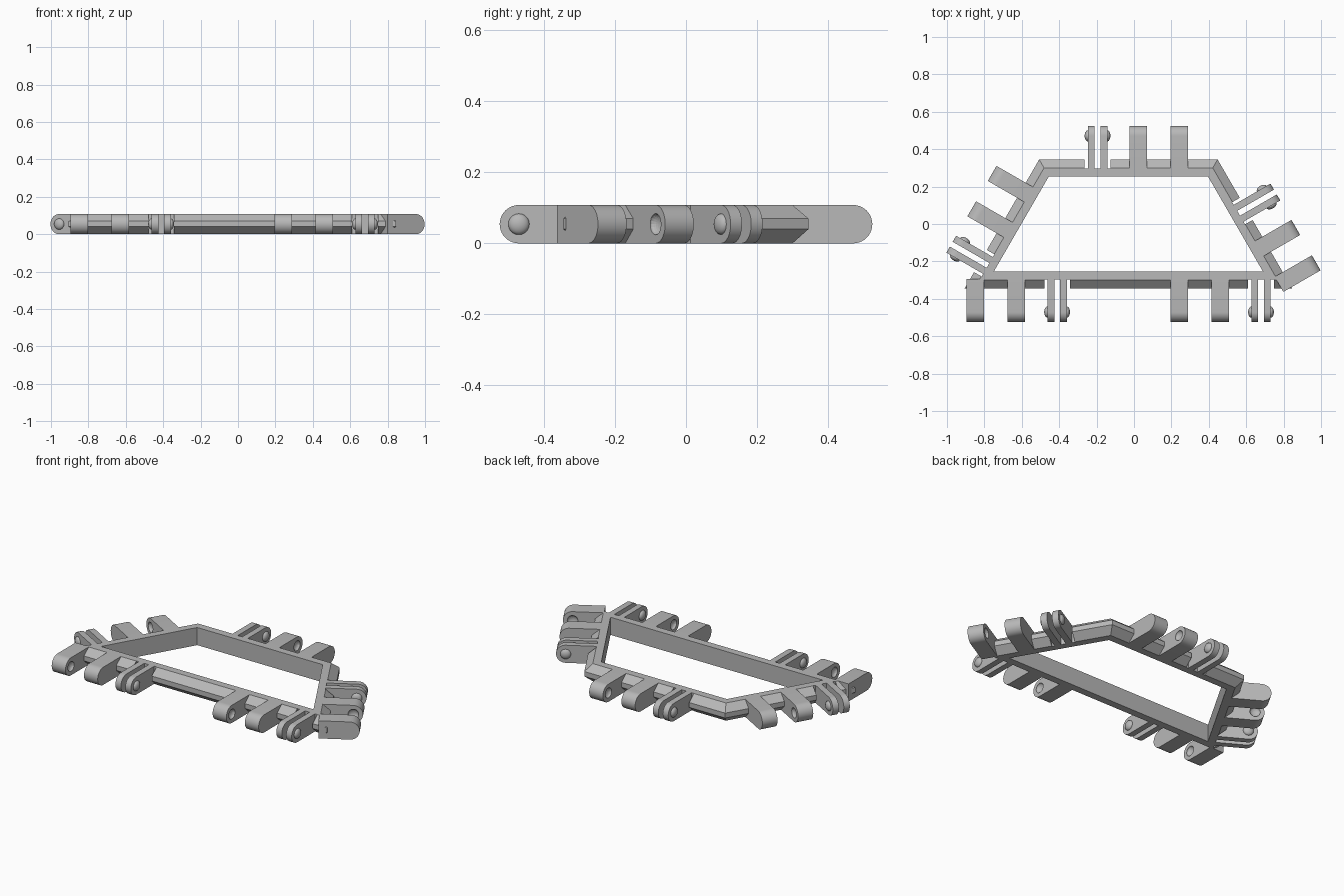
import bpy, bmesh, math
from mathutils import Matrix, Vector

if "Cube" in bpy.data.objects:
    bpy.data.objects.remove(bpy.data.objects["Cube"], do_unlink=True)

HEIGHT = 0.108
MID = HEIGHT / 2
CENTRE_X = -0.03      # middle of the trapezoid frame
INNER_Y = 0.255       # inner faces of the front and back rails
FRONT_HALF, BACK_HALF = 0.72, 0.425
REACH = 0.27          # inner face to knuckle tip
STEP = 0.2185         # spacing of knuckles
PIN = REACH - MID     # inner face to hinge axis

grey = bpy.data.materials.new("plain grey")
grey.use_nodes = True
grey.diffuse_color = (0.48, 0.48, 0.48, 1)
grey.node_tree.nodes["Principled BSDF"].inputs["Base Color"].default_value = (0.48, 0.48, 0.48, 1)


def make_object(name, bm, smooth=True):
    bmesh.ops.recalc_face_normals(bm, faces=bm.faces)
    mesh = bpy.data.meshes.new(name)
    bm.to_mesh(mesh)
    bm.free()
    mesh.materials.append(grey)
    obj = bpy.data.objects.new(name, mesh)
    bpy.context.collection.objects.link(obj)
    if smooth:
        bpy.ops.object.select_all(action='DESELECT')
        obj.select_set(True)
        bpy.context.view_layer.objects.active = obj
        bpy.ops.object.shade_smooth_by_angle(angle=math.radians(30))
    return obj


def carve(obj, cutter_bm):
    """Subtract a cutter, bake the result and drop the cutter."""
    cutter = make_object("cutter", cutter_bm, False)
    cutter.hide_render = True
    mod = obj.modifiers.new("carve", 'BOOLEAN')
    mod.operation, mod.solver, mod.object = 'DIFFERENCE', 'EXACT', cutter
    bpy.context.view_layer.update()
    graph = bpy.context.evaluated_depsgraph_get()
    baked = bpy.data.meshes.new_from_object(obj.evaluated_get(graph))
    obj.modifiers.clear()
    obj.data = baked
    bpy.data.objects.remove(cutter, do_unlink=True)


def add_knuckle(bm, place, along, width, root):
    """Tongue with a round end; local x points outward, y along the rail."""
    arc = [(PIN + MID * math.cos(a), MID + MID * math.sin(a))
           for a in (math.pi * (i / 20 - 0.5) for i in range(21))]
    outline = [(root, 0)] + arc + [(root, HEIGHT)]
    verts = [bm.verts.new(place @ Vector((x, along - width / 2, z))) for x, z in outline]
    face = bm.faces.new(verts)
    out = bmesh.ops.extrude_face_region(bm, geom=[face])
    moved = [v for v in out["geom"] if isinstance(v, bmesh.types.BMVert)]
    bmesh.ops.translate(bm, verts=moved, vec=place.to_3x3() @ Vector((0, width, 0)))


def add_dome(bm, place, along):
    """Flattened ball on the hinge axis."""
    spot = place @ Matrix.Translation((PIN, along, MID)) @ Matrix.Rotation(math.pi / 2, 4, 'X')
    bmesh.ops.create_uvsphere(bm, u_segments=20, v_segments=12, radius=1,
                              matrix=spot @ Matrix.Diagonal((0.03, 0.03, 0.018, 1)))


# Frame: chamfered rail section carried round the four mitred corners
section = [(0, 0), (0, HEIGHT), (0.045, HEIGHT), (0.09, 0.07), (0.09, 0.04), (0.045, 0)]
bm = bmesh.new()
rings = []
for sx, front in ((-1, True), (1, True), (1, False), (-1, False)):
    ring = []
    for d, z in section:
        half = FRONT_HALF + d * math.sqrt(3) if front else BACK_HALF + d / math.sqrt(3)
        y = -(INNER_Y + d) if front else INNER_Y + d
        ring.append(bm.verts.new((CENTRE_X + sx * half, y, z)))
    rings.append(ring)
for i in range(4):
    a, b = rings[i], rings[(i + 1) % 4]
    for j in range(6):
        k = (j + 1) % 6
        bm.faces.new((a[j], a[k], b[k], b[j]))
frame = make_object("frame", bm, False)

# Each set: name, outward angle, distance of inner face, first knuckle along rail
slope = math.radians(30)
right_reach = (CENTRE_X + FRONT_HALF) * math.cos(slope) - INNER_Y * math.sin(slope)
left_reach = (FRONT_HALF - CENTRE_X) * math.cos(slope) - INNER_Y * math.sin(slope)
sets = [("front_right", -math.pi / 2, INNER_Y, -0.848),
        ("front_left", -math.pi / 2, INNER_Y, 0.242),
        ("left_side", slope, right_reach, -0.667),
        ("back", math.pi / 2, INNER_Y, -0.242),
        ("right_side", math.pi - slope, left_reach, 0.145)]

notches = bmesh.new()
for name, angle, reach, first in sets:
    place = Matrix.Rotation(angle, 4, 'Z') @ Matrix.Translation((reach, 0, 0))

    # Two solid knuckles with facing dimples
    for n, side in ((0, 1), (1, -1)):
        along = first + n * STEP
        bm = bmesh.new()
        add_knuckle(bm, place, along, 0.093, 0.04)
        knuckle = make_object(f"{name}_knuckle_{n + 1}", bm)
        holes = bmesh.new()
        add_dome(holes, place, along + side * 0.0465)
        carve(knuckle, holes)

    # Split clip: two thin prongs with a snap bump on each outer side
    along = first + 2 * STEP
    for label, side in (("a", -1), ("b", 1)):
        bm = bmesh.new()
        add_knuckle(bm, place, along + side * 0.0335, 0.037, 0.03)
        make_object(f"{name}_prong_{label}", bm)
        bm = bmesh.new()
        add_dome(bm, place, along + side * 0.051)
        make_object(f"{name}_bump_{label}", bm)

    # Clearance in the rail behind the clip
    bmesh.ops.create_cube(notches, size=1, matrix=place @ Matrix.Translation((0.083, along, MID))
                          @ Matrix.Diagonal((0.08, 0.137, 0.3, 1)))

carve(frame, notches)
